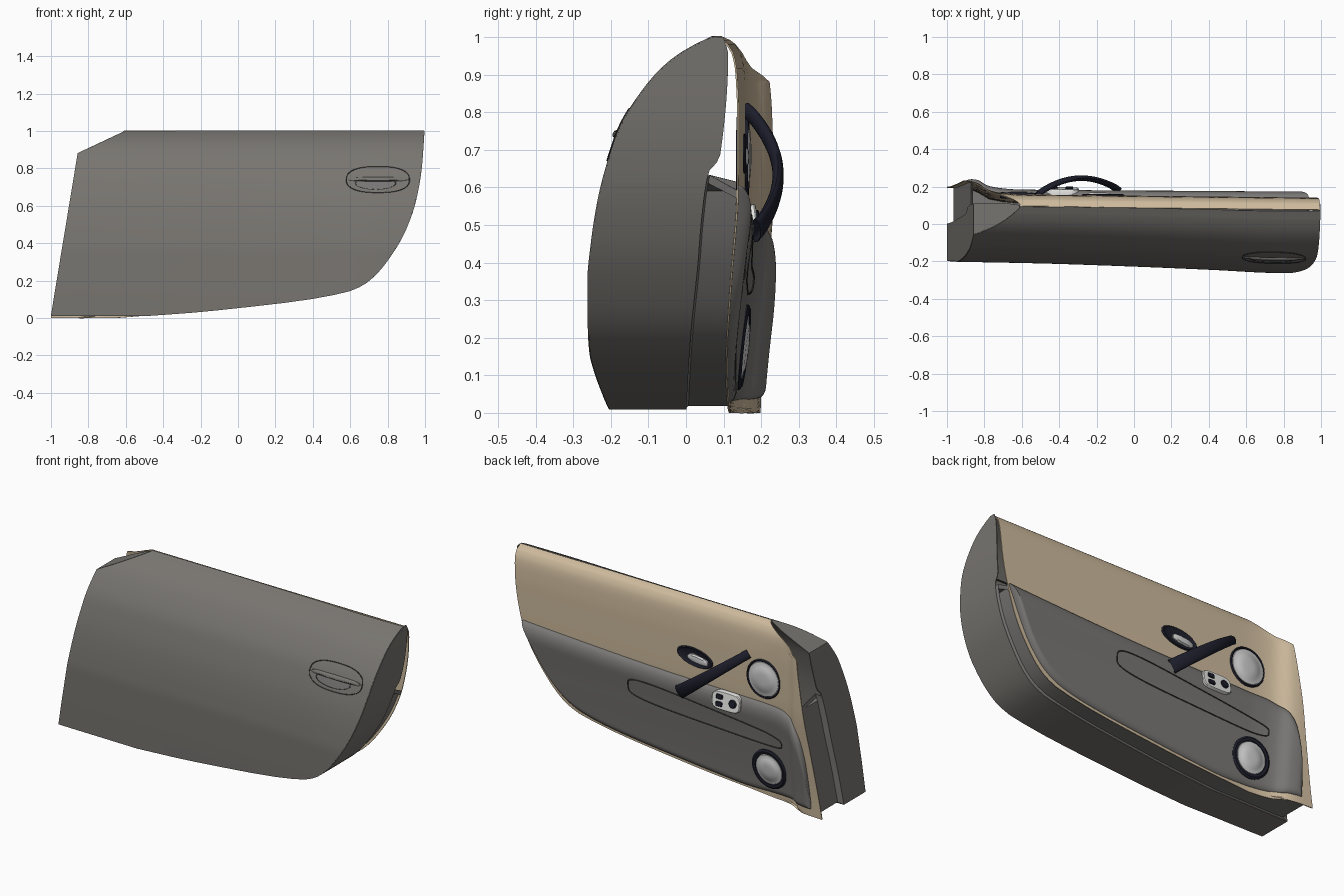
import bpy, bmesh, math
from mathutils import Matrix, Vector

if "Cube" in bpy.data.objects:
    bpy.data.objects.remove(bpy.data.objects["Cube"])

def material(name, rgb):
    m = bpy.data.materials.new(name)
    m.diffuse_color = (*rgb, 1)
    m.use_nodes = True
    m.node_tree.nodes["Principled BSDF"].inputs["Base Color"].default_value = m.diffuse_color
    return m

PAINT = material("warm_grey_paint", (.19, .18, .165))
BEIGE = material("beige_trim", (.61, .49, .335))
GREY = material("grey_trim", (.19, .185, .178))
SEAM = material("dark_grey_seam", (.045, .045, .045))
NAVY = material("navy_plastic", (.012, .013, .024))
SILVER = material("silver_grille", (.60, .60, .60))
WHITE = material("pale_plate", (.82, .82, .80))

def curve(*pts):
    """Smooth monotone interpolation through (t, value) points."""
    d = [(b[1] - a[1]) / (b[0] - a[0]) for a, b in zip(pts, pts[1:])]
    m = [d[0]] + [0 if p * q <= 0 else 2 * p * q / (p + q) for p, q in zip(d, d[1:])] + [d[-1]]
    def f(t):
        t = min(max(t, pts[0][0]), pts[-1][0])
        i = 0
        while i < len(pts) - 2 and t > pts[i + 1][0]:
            i += 1
        (a, u), (b, v) = pts[i], pts[i + 1]
        h = b - a
        s = (t - a) / h
        return (u * (1 + 2 * s) * (1 - s) ** 2 + h * m[i] * s * (1 - s) ** 2
                + v * s * s * (3 - 2 * s) + h * m[i + 1] * s * s * (s - 1))
    return f

def grid(name, rows, mat, closed=False, thick=0):
    """Skin a list of point rows with quads."""
    bm = bmesh.new()
    vs = [[bm.verts.new(p) for p in r] for r in rows]
    n = len(rows[0])
    for a, b in zip(vs, vs[1:]):
        for i in range(n if closed else n - 1):
            j = (i + 1) % n
            bm.faces.new((a[i], a[j], b[j], b[i]))
    bmesh.ops.remove_doubles(bm, verts=bm.verts, dist=.0003)
    bmesh.ops.recalc_face_normals(bm, faces=bm.faces)
    me = bpy.data.meshes.new(name)
    bm.to_mesh(me)
    bm.free()
    me.materials.append(mat)
    ob = bpy.data.objects.new(name, me)
    bpy.context.collection.objects.link(ob)
    if thick:
        s = ob.modifiers.new("thickness", 'SOLIDIFY')
        s.thickness, s.offset = thick, 0
    return ob

def lathe(name, prof, place_point, mat, sx=1, sy=1, p=2, n=48):
    """Turn a (radius, height) profile; p > 2 squares the circle."""
    def pt(r, h, a):
        c, s = math.cos(a), math.sin(a)
        k = r / (abs(c) ** p + abs(s) ** p) ** (1 / p)
        return place_point(Vector((k * c * sx, k * s * sy, h)))
    return grid(name, [[pt(r, h, math.tau * i / n) for i in range(n)] for r, h in prof], mat, True)

def stand(f, x, z, roll=0):
    """Frame standing on the inner surface y = f(x, z); local z points out of it."""
    e = .02
    fx = (f(x + e, z) - f(x - e, z)) / (2 * e)
    fz = (f(x, z + e) - f(x, z - e)) / (2 * e)
    N = Vector((-fx, 1, -fz)).normalized()
    X = Vector((1, fx, 0)).normalized()
    R = Matrix((X, N.cross(X), N)).transposed().to_4x4()
    M = Matrix.Translation((x, f(x, z), z)) @ R @ Matrix.Rotation(roll, 4, 'Z')
    return lambda v, dx=0, dy=0: M @ (v + Vector((dx, dy, 0)))

# Door outline: front edge and rear/bottom edge as x at a given height
def x_front(z):
    return -1 + .145 * z / .88 if z < .88 else -.855 + .245 * min(1, (z - .88) / .115)

x_rear = curve((0, -.65), (.012, -.5), (.03, -.25), (.055, 0), (.09, .3), (.115, .46), (.15, .61),
               (.2, .7), (.31, .8), (.47, .895), (.63, .95), (.8, .98), (1, .995))

# Surface depth functions y(x, z)
skin_z = curve((0, -.256), (.2, -.26), (.35, -.26), (.45, -.251), (.58, -.23), (.72, -.19),
               (.77, -.17), (.85, -.12), (.92, -.06), (.965, 0), (1, .07))
skin_x = curve((-1, .062), (-.5, .052), (0, .035), (.4, .018), (.8, 0), (1, 0))
def skin(x, z):
    return skin_z(z) + skin_x(x) * (1 - .5 * z ** 4)

trim_z = curve((0, .096), (.1, .1), (.35, .118), (.6, .137), (.8, .138), (.9, .134),
               (.95, .126), (.985, .105), (1, .075))
flare = curve((-1, .078), (-.9, .073), (-.84, .06), (-.78, .022), (-.7, .006), (-.6, 0), (1, 0))
def trim(x, z):
    return trim_z(z) + .011 * (1 - x) + flare(x)

arm_bot = curve((-.93, .04), (-.5, .026), (-.25, .044), (0, .069), (.3, .104), (.46, .13), (.59, .165),
                (.68, .215), (.78, .32), (.87, .47), (.915, .56), (.935, .6))
arm_top = curve((-.93, .07), (-.915, .22), (-.9, .33), (-.86, .45), (-.79, .52), (-.7, .545),
                (0, .56), (.85, .6), (.935, .606))
def arm(x, z):
    d = min((z - arm_bot(x)) / .035, (arm_top(x) - z) / .09, (.935 - x) / .035, (x + .93) / .035)
    d = min(1, max(0, d))
    return trim(x, z) - .002 + math.sqrt(d * (2 - d)) * (.02 + .04 * z)

wall_y = curve((0, 0), (.2, .012), (.4, .032), (.5, .04), (.64, .06), (.68, .09), (.95, .112), (1, .1))

# Outer skin and inner beige trim
Z = sorted([i / 48 for i in range(1, 49)] + [.012, .03, .88, .98, .99, .995])
COLS = 48
def sheet(name, f, zs, mat):
    rows = []
    for z in zs:
        a, b = x_front(z), x_rear(z)
        xs = [a + (b - a) * (1 - math.cos(math.pi * i / COLS)) / 2 for i in range(COLS + 1)]
        rows.append([(x, f(x, z), z) for x in xs])
    return grid(name, rows, mat, thick=.005)

sheet("outer_skin", skin, Z, PAINT)
sheet("inner_trim", trim, [0] + Z, BEIGE)

# Side walls running round the front, bottom and rear edges
def rim(zmax):
    zs = [z for z in Z if z <= zmax]
    z0 = zs[0]
    a, b = x_front(z0), x_rear(z0)
    return ([(x_front(z), z) for z in reversed(zs)]
            + [(a + (b - a) * i / 8, z0) for i in range(1, 8)]
            + [(x_rear(z), z) for z in zs])

path = rim(1)
grid("edge_wall", [[(x, skin(x, z), z) for x, z in path],
                   [(x, wall_y(z), z) for x, z in path]], PAINT, thick=.005)

# Stepped frame joining the wall to the trim in the lower half
path = rim(.63)
inset = [(x + (.035 if x < -.8 else -.012), z + .008) for x, z in path]
grid("inner_frame", [[(x, wall_y(z) - .003, z) for x, z in path],
                     [(x, wall_y(z) + .004, z) for x, z in inset],
                     [(x, trim(x, z) - .003, z - .04 * (z > .6)) for x, z in inset]], GREY, thick=.004)

# Lower armrest panel
rows = []
for j in range(49):
    t = (1 - math.cos(math.pi * j / 48)) / 2
    row = []
    for i in range(97):
        x = .0025 - .9325 * math.cos(math.pi * i / 96)
        z = arm_bot(x) + t * (arm_top(x) - arm_bot(x))
        row.append((x, arm(x, z), z))
    rows.append(row)
grid("armrest_panel", rows, GREY)

# Pocket seam on the armrest, a closed tube lying on the surface
seam = []
for i in range(96):
    a = math.tau * i / 96
    c, s = math.cos(a), math.sin(a)
    k = (abs(c) ** 4 + abs(s) ** 4) ** -.25
    x, z = -.24 + .49 * c * k, .385 + .04 * c * k + (.052 + .015 * c) * s * k
    seam.append((x, z))
rows = []
for i, (x, z) in enumerate(seam):
    u, v = seam[i - 1], seam[(i + 1) % 96]
    n = Vector((v[1] - u[1], 0, u[0] - v[0])).normalized() * .0035
    o = Vector((x, arm(x, z), z))
    rows.append([o + n * math.cos(b) + Vector((0, .0035 * math.sin(b), 0))
                 for b in (math.tau * q / 8 for q in range(8))])
grid("pocket_seam", rows + rows[:1], SEAM, True)

# Two speakers: dark ring with a domed grille
for name, f, x, z, r, w in (("upper_speaker", trim, -.605, .685, .1, .01),
                            ("lower_speaker", arm, -.635, .175, .089, .025)):
    P = stand(f, x, z)
    lathe(name + "_ring", [(r + w, -.02), (r + w, .006), (r + w * .6, .012), (r, .01), (r - .004, -.01)], P, NAVY)
    lathe(name + "_grille", [(r, -.005), (r - .004, .009), (r * .7, .012), (r * .66, .015), (r * .3, .018), (0, .019)],
          P, SILVER)

# Inner release handle: dark oval bowl with a lever
P = stand(trim, -.165, .69, -.12)
lathe("release_bowl", [(.115, -.01), (.115, .005), (.107, .01), (.1, .007), (.08, .003), (0, .002)], P, NAVY, 1, .45)
lathe("release_lever", [(1, 0), (1, .01), (.8, .016), (0, .019)],
      lambda v: P(v, -.022, .006), SILVER, .064, .02, 3)

# Window switch plate with two square buttons and a round knob, on the armrest shoulder
Q = stand(arm, -.385, .505)
lathe("switch_plate", [(1, -.02), (1, .006), (.95, .01), (0, .01)], Q, WHITE, .09, .05, 4)
for i, y in enumerate((-.02, .02)):
    lathe("window_button_%d" % (i + 1), [(1, 0), (1, .014), (.8, .017), (0, .017)],
          lambda v: Q(v, .04, y), NAVY, .02, .013, 6)
lathe("mirror_knob", [(.023, 0), (.023, .014), (.018, .018), (0, .018)], lambda v: Q(v, -.045), NAVY)

# Arched pull handle
A, B = Vector((-.51, .16, .805)), Vector((-.09, .185, .485))
def arch(t):
    return A.lerp(B, t) + Vector((0, .072 * math.sin(math.pi * t) ** .8 if 0 < t < 1 else 0, 0))
side = (B - A).cross(Vector((0, 1, 0))).normalized()
rows = []
for i in range(33):
    t = i / 32
    T = (arch(min(1, t + .02)) - arch(max(0, t - .02))).normalized()
    up = side.cross(T).normalized()
    w = .024 + .014 * t
    rows.append([arch(t) + side * w * math.cos(a) + up * .015 * math.sin(a)
                 for a in (math.tau * q / 20 for q in range(20))])
grid("pull_handle", rows, NAVY, True)

# Outer door handle wrapped onto the skin: seam ring, recess and grip bar
def wrap(v, dx=0, dz=0):
    x, z = .748 + v.x + dx, .74 + v.y + dz
    return Vector((x, skin(x, z) - v.z, z))
lathe("outer_handle_seam", [(1, -.01), (1, .004), (.985, .006), (.965, .004), (.96, -.01)],
      wrap, SEAM, .171, .071, 2.5)
low = lambda v: wrap(v, -.012, -.02)
lathe("outer_handle_recess_edge", [(1, -.005), (1, .0045), (.95, .0055), (.93, .003)], low, SEAM, .112, .034)
lathe("outer_handle_recess", [(.94, .004), (.5, .0045), (0, .0045)], low, GREY, .112, .034)
lathe("outer_handle_bar_seam", [(1, -.005), (1, .005), (.5, .007), (0, .007)],
      lambda v: wrap(v, 0, -.001), SEAM, .158, .011, 3)
lathe("outer_handle_bar", [(1, 0), (1, .007), (.7, .012), (0, .014)],
      lambda v: wrap(v, 0, .003), PAINT, .154, .01, 3)

# Bake modifiers and smooth everything while keeping sharp edges
bpy.ops.object.select_all(action='SELECT')
bpy.context.view_layer.objects.active = bpy.data.objects["outer_skin"]
bpy.ops.object.convert(target='MESH')
bpy.ops.object.shade_smooth_by_angle(angle=math.radians(35))
